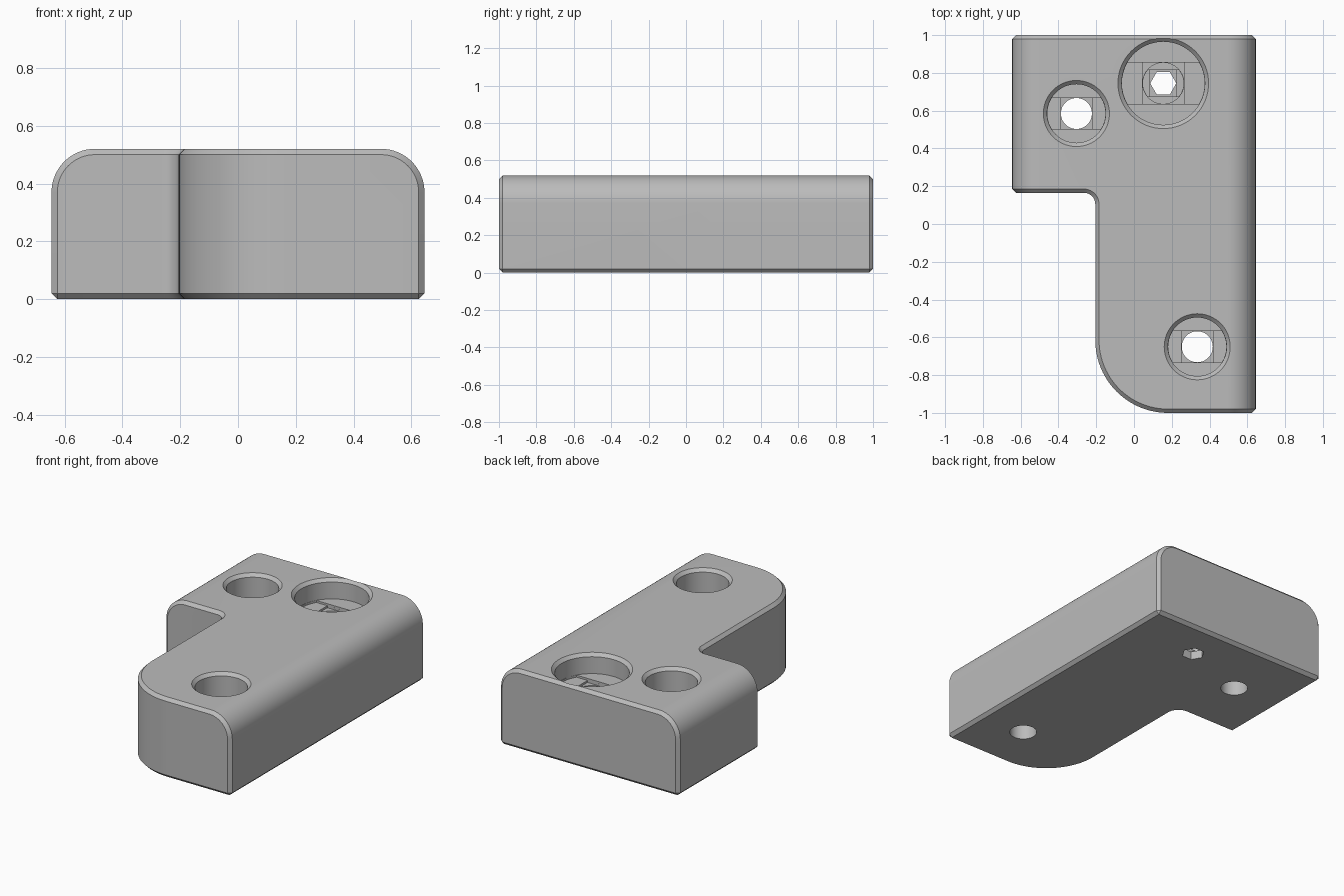
import bpy, bmesh, math
from mathutils import Matrix

if "Cube" in bpy.data.objects:
    bpy.data.objects.remove(bpy.data.objects["Cube"], do_unlink=True)

W, L, H = 0.645, 1.0, 0.52      # half width, half length, height
STEP = 0.013                    # height of the small bridging ledges
CHAMFER = 0.02

grey = bpy.data.materials.new("plain_grey")
grey.use_nodes = True
grey.diffuse_color = (0.5, 0.5, 0.5, 1)
grey.node_tree.nodes["Principled BSDF"].inputs["Base Color"].default_value = (0.5, 0.5, 0.5, 1)


def arc(cx, cy, r, start, end, n=16):
    angles = [math.radians(start + (end - start) * i / n) for i in range(n + 1)]
    return [(cx + r * math.cos(a), cy + r * math.sin(a)) for a in angles]


def circle(r, n=64):
    return arc(0, 0, r, 0, 360, n)[:-1]


def square(h):
    return [(h, -h), (h, h), (-h, h), (-h, -h)]


def slot(r, h):
    """Disc trimmed to a band of half width h."""
    a = math.degrees(math.asin(h / r))
    return arc(0, 0, r, -a, a, 8) + arc(0, 0, r, 180 - a, 180 + a, 8)


def prism(name, points, z0, z1, centre=(0, 0), flare=1.0, turn=Matrix()):
    """Extrude an outline from z0 to z1, with the top scaled by flare."""
    bm = bmesh.new()
    low = [bm.verts.new((x, y, z0)) for x, y in points]
    high = [bm.verts.new((x * flare, y * flare, z1)) for x, y in points]
    bm.faces.new(low[::-1])
    bm.faces.new(high)
    for i in range(len(points)):
        j = (i + 1) % len(points)
        bm.faces.new((low[i], low[j], high[j], high[i]))
    bm.transform(Matrix.Translation((*centre, 0)) @ turn)
    bmesh.ops.recalc_face_normals(bm, faces=bm.faces)
    mesh = bpy.data.meshes.new(name)
    bm.to_mesh(mesh)
    bm.free()
    mesh.materials.append(grey)
    obj = bpy.data.objects.new(name, mesh)
    bpy.context.collection.objects.link(obj)
    return obj


def apply(obj, mod):
    bpy.context.view_layer.objects.active = obj
    bpy.ops.object.modifier_apply(modifier=mod.name)


def combine(obj, tool, operation):
    mod = obj.modifiers.new("combine", 'BOOLEAN')
    mod.operation, mod.solver, mod.object = operation, 'EXACT', tool
    apply(obj, mod)
    bpy.data.objects.remove(tool, do_unlink=True)


# Body: stepped plan outline crossed with a round-shouldered end profile
inner_x, inner_y, nose, fillet = -0.205, 0.165, 0.385, 0.06
outline = [(W, -L), (W, L), (-W, L), (-W, inner_y)]
outline += arc(inner_x - fillet, inner_y - fillet, fillet, 90, 0, 10)
outline += arc(inner_x + nose, -L + nose, nose, 180, 270, 24)
body = prism("bracket_body", outline, 0, H + 0.1)

shoulder = 0.15
profile = [(-W, 0), (W, 0)]
profile += arc(W - shoulder, H - shoulder, shoulder, 0, 90)
profile += arc(-W + shoulder, H - shoulder, shoulder, 90, 180)
combine(body, prism("end_profile", profile, -1.2, 1.2,
                    turn=Matrix.Rotation(math.pi / 2, 4, 'X')), 'INTERSECT')

# Chamfer along every sharp edge
bevel = body.modifiers.new("chamfer", 'BEVEL')
bevel.width, bevel.segments = CHAMFER, 1
bevel.limit_method, bevel.angle_limit = 'ANGLE', math.radians(40)
bevel.use_clamp_overlap = False
apply(body, bevel)


def cut(points, z0, z1, centre, flare=1.0):
    combine(body, prism("cutter", points, z0, z1, centre, flare), 'DIFFERENCE')


def counterbore(centre, r, floor, chamfered):
    """Round recess, with a flared rim if it opens at the top."""
    cut(circle(r), floor, H + 0.05, centre)
    if chamfered:
        cut(circle(r), H - CHAMFER, H + CHAMFER, centre, (r + 2 * CHAMFER) / r)


def ledges(centre, r, h, floor):
    """Two bridging steps below a recess: a band, then a square."""
    cut(slot(r - 0.001, h), floor - STEP, floor + STEP, centre)
    cut(square(h * 0.997), floor - 2 * STEP, floor, centre)


# Two screw holes with deep counterbores
for centre in ((-0.305, 0.585), (0.335, -0.65)):
    counterbore(centre, 0.155, 0.2, True)
    ledges(centre, 0.155, 0.083, 0.2)
    cut(circle(0.082), -0.1, 0.19, centre)

# Wide shallow recess, a narrower well, and a six-sided outlet
big = (0.155, 0.745)
counterbore(big, 0.22, 0.39, True)
ledges(big, 0.22, 0.11, 0.39)
counterbore(big, 0.109, 0.08, False)
ledges(big, 0.109, 0.07, 0.08)
cut(circle(0.069, 6), -0.1, 0.07, big)

bpy.ops.object.select_all(action='DESELECT')
body.select_set(True)
bpy.context.view_layer.objects.active = body
bpy.ops.object.shade_smooth_by_angle(angle=math.radians(30))
